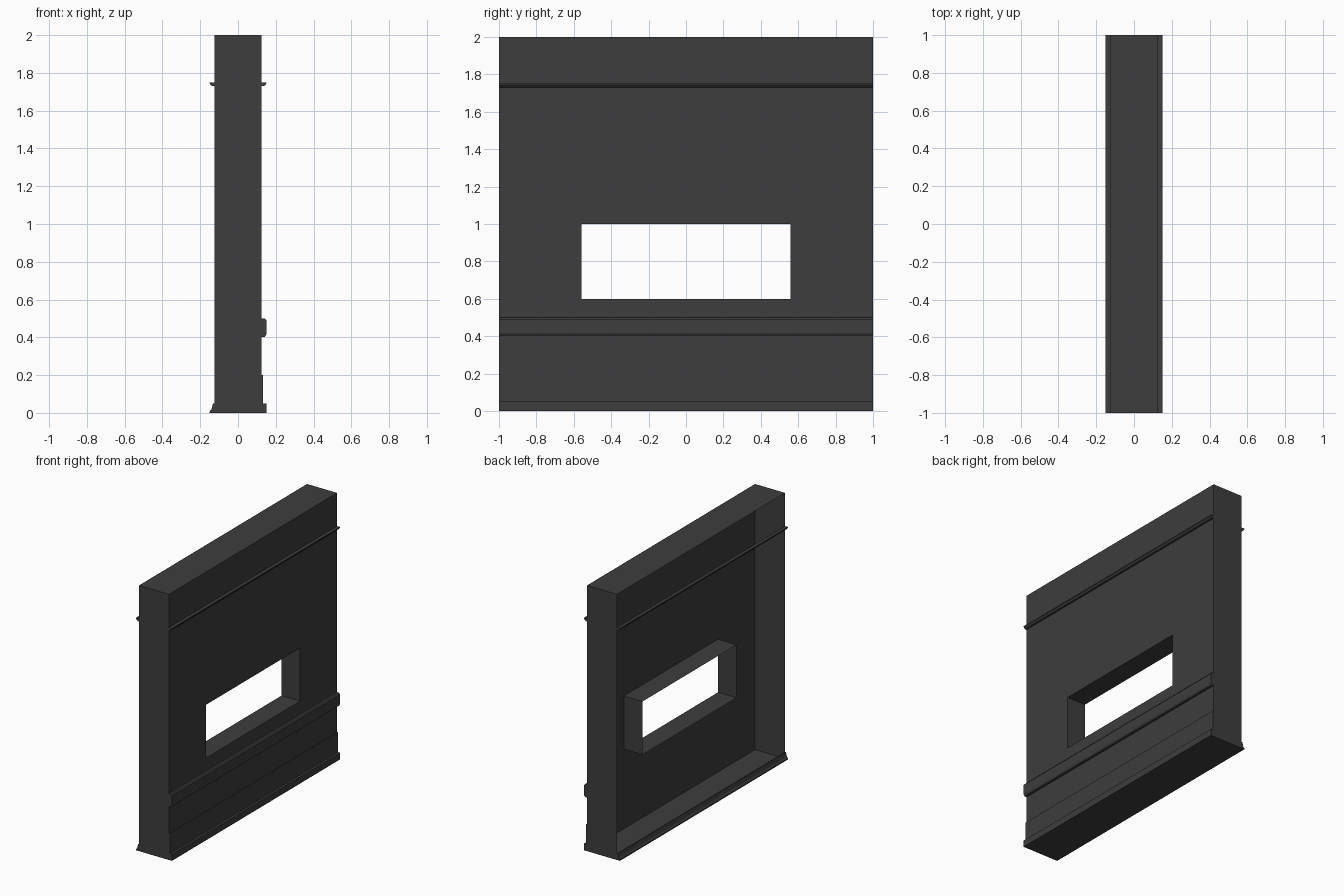
import bpy
import bmesh

cube = bpy.data.objects.get("Cube")
if cube:
    bpy.data.objects.remove(cube, do_unlink=True)

charcoal = bpy.data.materials.new("charcoal")
charcoal.use_nodes = True
charcoal.diffuse_color = (0.047, 0.047, 0.047, 1)
charcoal.node_tree.nodes["Principled BSDF"].inputs["Base Color"].default_value = charcoal.diffuse_color

HALF = 0.125   # half the wall thickness


def finish(name, bm):
    mesh = bpy.data.meshes.new(name)
    bm.to_mesh(mesh)
    bm.free()
    mesh.materials.append(charcoal)
    obj = bpy.data.objects.new(name, mesh)
    bpy.context.collection.objects.link(obj)
    return obj


def ring(bm, x, half_width, low, high):
    """Upright rectangle of vertices at depth x."""
    corners = [(-1, low), (1, low), (1, high), (-1, high)]
    return [bm.verts.new((x, s * half_width, z)) for s, z in corners]


def moulding(name, profile, side=1):
    """Closed strip: an x-z profile run along the full wall length."""
    bm = bmesh.new()
    face = bm.faces.new([bm.verts.new((side * x, -1, z)) for x, z in profile])
    new = bmesh.ops.extrude_face_region(bm, geom=[face])["geom"]
    verts = [v for v in new if isinstance(v, bmesh.types.BMVert)]
    bmesh.ops.translate(bm, verts=verts, vec=(0, 2, 0))
    # the extrusion leaves the starting cap in place or drops it; close it if needed
    bmesh.ops.holes_fill(bm, edges=[e for e in bm.edges if e.is_boundary], sides=0)
    bmesh.ops.recalc_face_normals(bm, faces=bm.faces)
    return finish(name, bm)


# Wall shell, open on its left-hand (-x) side, with a window and its reveal
bm = bmesh.new()
rings = [ring(bm, -HALF, 1, 0, 2), ring(bm, HALF, 1, 0, 2),
         ring(bm, HALF, 0.56, 0.6, 1.0), ring(bm, -0.03, 0.56, 0.6, 1.0)]
for a, b in zip(rings, rings[1:]):
    for i in range(4):
        j = (i + 1) % 4
        bm.faces.new((a[i], b[i], b[j], a[j]))
bm.normal_update()
# outward means the panel faces +x
panel = next(f for f in bm.faces if abs(f.normal.x) > 0.9)
if panel.normal.x < 0:
    bmesh.ops.reverse_faces(bm, faces=bm.faces)
finish("wall_shell", bm)

# Thin upper rails on both sides
upper = [(HALF, 1.75), (0.15, 1.75), (0.15, 1.743), (0.138, 1.73), (HALF, 1.73)]
moulding("upper_rail_outer", upper)
moulding("upper_rail_inner", upper, side=-1)

# Bumper rail below the window
moulding("bumper_rail", [(HALF, 0.5), (0.142, 0.5), (0.15, 0.49),
                         (0.15, 0.415), (0.142, 0.403), (HALF, 0.403)])

# Stepped kick plate and base
moulding("kick_plate", [(HALF, 0.2), (0.133, 0.2), (0.133, 0.05), (0.15, 0.05),
                        (0.15, 0), (HALF, 0)])

# Sloped skirting on the open side
moulding("inner_skirting", [(HALF, 0.05), (0.132, 0.05), (0.14, 0.02),
                            (0.15, 0.008), (0.15, 0), (HALF, 0)], side=-1)
